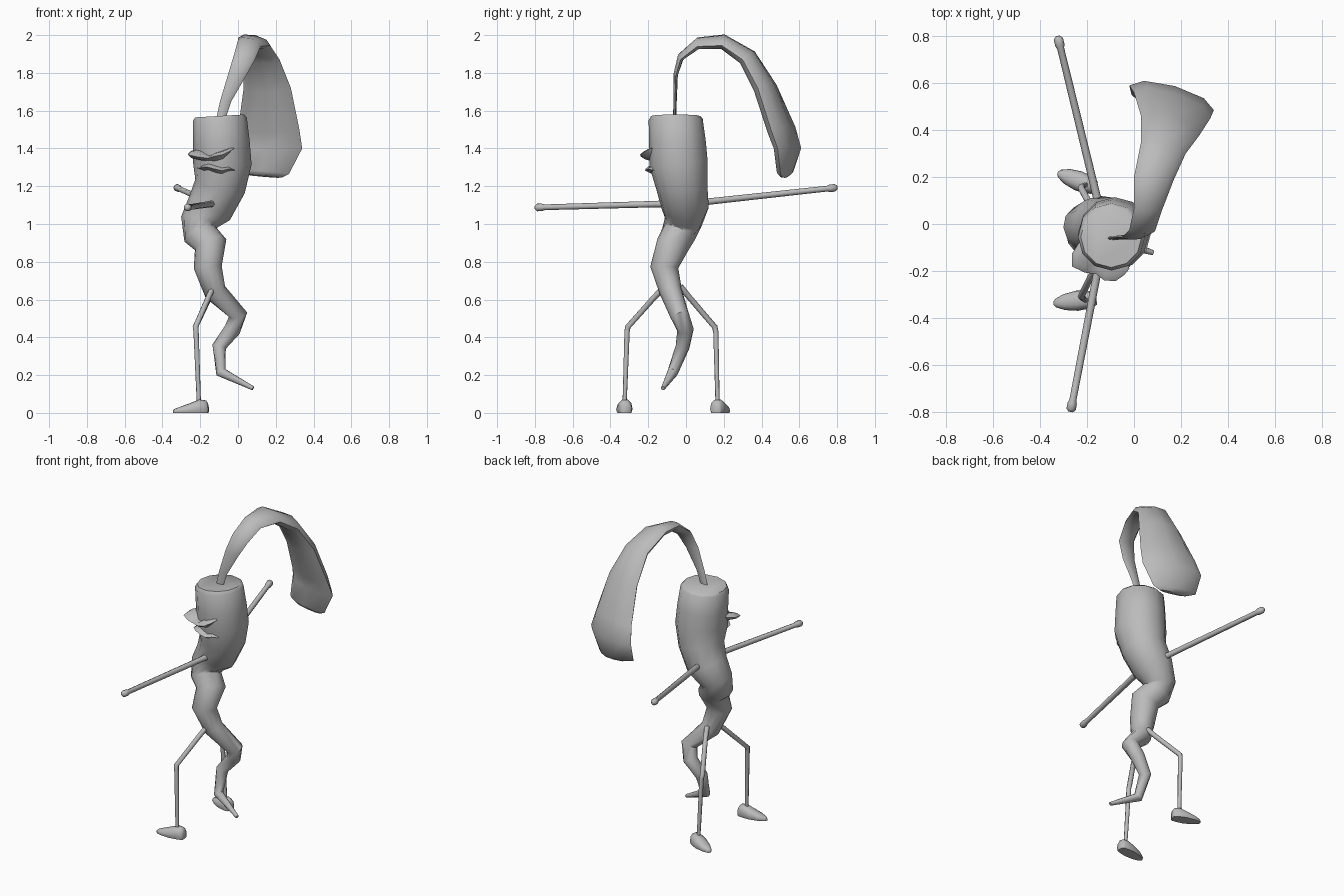
import bpy, bmesh, math
from mathutils import Vector

grey = bpy.data.materials.new("soft grey")
grey.diffuse_color = (0.5, 0.5, 0.5, 1)


def loft(name, rings, angle=50):
    """Skin a list of equal-length point rings and cap both ends."""
    bm = bmesh.new()
    rows = [[bm.verts.new(p) for p in ring] for ring in rings]
    n = len(rows[0])
    for a, b in zip(rows, rows[1:]):
        for i in range(n):
            j = (i + 1) % n
            bm.faces.new((a[i], a[j], b[j], b[i]))
    bm.faces.new(rows[0][::-1])
    bm.faces.new(rows[-1])
    bmesh.ops.recalc_face_normals(bm, faces=bm.faces)
    for f in bm.faces:
        f.smooth = True
    me = bpy.data.meshes.new(name)
    bm.to_mesh(me)
    bm.free()
    me.set_sharp_from_angle(angle=math.radians(angle))
    me.materials.append(grey)
    ob = bpy.data.objects.new(name, me)
    bpy.context.collection.objects.link(ob)
    return ob


def ellipse(c, u, v, n):
    return [c + u * math.cos(2 * math.pi * i / n) + v * math.sin(2 * math.pi * i / n)
            for i in range(n)]


def tube(name, path, ref, sides, angle=50):
    """Tube through (x, y, z, radius) points, rings square to the path."""
    pts = [Vector(p[:3]) for p in path]
    rings = []
    for i, p in enumerate(pts):
        t = Vector()
        if i > 0:
            t += (p - pts[i - 1]).normalized()
        if i < len(pts) - 1:
            t += (pts[i + 1] - p).normalized()
        t.normalize()
        u = t.cross(Vector(ref)).normalized()
        r = path[i][3]
        rings.append(ellipse(p, u * r, t.cross(u) * r, sides))
    return loft(name, rings, angle)


# Crooked tapering root body with flat top
tube("body", [
    (-0.097, -0.055, 1.572, 0.130), (-0.096, -0.055, 1.555, 0.143),
    (-0.088, -0.045, 1.43, 0.150), (-0.083, -0.04, 1.32, 0.155),
    (-0.095, -0.022, 1.20, 0.136), (-0.15, -0.005, 1.085, 0.125),
    (-0.205, -0.015, 1.01, 0.100), (-0.20, -0.04, 0.945, 0.092),
    (-0.145, -0.07, 0.89, 0.088), (-0.16, -0.115, 0.77, 0.074),
    (-0.12, -0.08, 0.64, 0.060), (0.0, -0.035, 0.52, 0.050),
    (-0.03, -0.003, 0.44, 0.044), (-0.10, -0.018, 0.35, 0.037),
    (-0.09, -0.07, 0.215, 0.029), (0.08, -0.122, 0.13, 0.011)],
    (0, 1, 0), 12)

# Arching leaf: left edge, right edge, half thickness
leaf = [
    ((-0.115, -0.06, 1.56), (-0.065, -0.06, 1.56), 0.008),
    ((-0.095, -0.058, 1.65), (-0.035, -0.058, 1.65), 0.009),
    ((-0.05, -0.055, 1.80), (0.04, -0.055, 1.78), 0.012),
    ((-0.02, -0.025, 1.90), (0.09, -0.03, 1.87), 0.018),
    ((0.00, 0.07, 1.975), (0.12, 0.06, 1.94), 0.028),
    ((0.00, 0.20, 1.985), (0.17, 0.19, 1.945), 0.036),
    ((0.03, 0.35, 1.895), (0.22, 0.30, 1.87), 0.045),
    ((0.03, 0.46, 1.72), (0.28, 0.38, 1.72), 0.052),
    ((0.00, 0.56, 1.50), (0.325, 0.45, 1.50), 0.056),
    ((-0.02, 0.59, 1.40), (0.34, 0.485, 1.40), 0.052),
    ((-0.01, 0.55, 1.285), (0.27, 0.50, 1.265), 0.038),
    ((0.05, 0.53, 1.26), (0.23, 0.51, 1.245), 0.020)]
mids = [(Vector(a) + Vector(b)) / 2 for a, b, _ in leaf]
rings = []
for i, (a, b, h) in enumerate(leaf):
    half = (Vector(b) - Vector(a)) / 2
    t = mids[min(i + 1, len(leaf) - 1)] - mids[max(i - 1, 0)]
    rings.append(ellipse(mids[i], half, t.cross(half).normalized() * h, 8))
loft("leaf", rings)

# Thin arms with rounded knob hands
for name, root, tip in (("front_arm", (-0.13, -0.07, 1.108), (-0.27, -0.80, 1.087)),
                        ("back_arm", (-0.14, 0.04, 1.11), (-0.325, 0.80, 1.193))):
    a, b = Vector(root), Vector(tip)
    tube(name, [(*a.lerp(b, f), r) for f, r in
                ((0, 0.020), (0.12, 0.017), (0.93, 0.015), (0.95, 0.020),
                 (0.985, 0.020), (1, 0.010))], (0, 0, 1), 8, 70)

# Bent thin legs
tube("front_leg", [(-0.13, -0.11, 0.67, 0.016), (-0.155, -0.165, 0.615, 0.015),
                   (-0.225, -0.308, 0.455, 0.015), (-0.222, -0.312, 0.43, 0.014),
                   (-0.207, -0.325, 0.05, 0.011)], (1, 0, 0), 8, 70)
tube("back_leg", [(-0.13, -0.03, 0.67, 0.016), (-0.15, 0.015, 0.615, 0.015),
                  (-0.225, 0.152, 0.455, 0.015), (-0.222, 0.158, 0.43, 0.014),
                  (-0.207, 0.167, 0.05, 0.011)], (1, 0, 0), 8, 70)


# Wedge shoes: (distance towards toe, half width, height)
def shoe(name, heel, toe):
    h, t = Vector(heel), Vector(toe)
    side = (t - h).normalized().cross(Vector((0, 0, 1)))
    rings = []
    for f, w, z in ((0, 0.025, 0.05), (0.06, 0.033, 0.066), (0.25, 0.040, 0.070),
                    (0.45, 0.043, 0.055), (0.75, 0.034, 0.035), (0.95, 0.018, 0.022),
                    (1, 0.006, 0.014)):
        c = h.lerp(t, f)
        rings.append([c + side * (w * k) + Vector((0, 0, z * m)) for k, m in
                      ((-0.85, 0), (-1, 0.3), (-0.85, 0.75), (-0.4, 1),
                       (0.4, 1), (0.85, 0.75), (1, 0.3), (0.85, 0))])
    loft(name, rings, 60)


shoe("front_shoe", (-0.16, -0.318, 0), (-0.343, -0.338, 0))
shoe("back_shoe", (-0.163, 0.155, 0), (-0.325, 0.218, 0))


# Face ridges wrapped on the head: (angle, reach, height, half thickness)
def ridge(name, stations):
    rings = []
    for deg, reach, z, h in stations:
        d = Vector((math.cos(math.radians(deg)), math.sin(math.radians(deg)), 0))
        c = Vector((-0.085, -0.045, z))
        up = Vector((0, 0, h))
        rings.append([c + d * 0.12 + up * 1.4, c + d * (reach - 0.02) + up,
                      c + d * reach, c + d * (reach - 0.025) - up,
                      c + d * 0.12 - up * 1.8])
    loft(name, rings, 60)


ridge("moustache", [(192, 0.150, 1.385, 0.006), (204, 0.195, 1.375, 0.014),
                    (217, 0.225, 1.366, 0.018), (232, 0.205, 1.355, 0.014),
                    (246, 0.185, 1.348, 0.010), (258, 0.200, 1.358, 0.016),
                    (272, 0.198, 1.368, 0.017), (284, 0.178, 1.386, 0.012),
                    (294, 0.160, 1.400, 0.005)])
ridge("lower_lip", [(212, 0.148, 1.295, 0.005), (226, 0.168, 1.297, 0.012),
                    (242, 0.176, 1.303, 0.014), (256, 0.174, 1.292, 0.014),
                    (270, 0.172, 1.283, 0.013), (284, 0.166, 1.292, 0.010),
                    (297, 0.152, 1.285, 0.005)])
